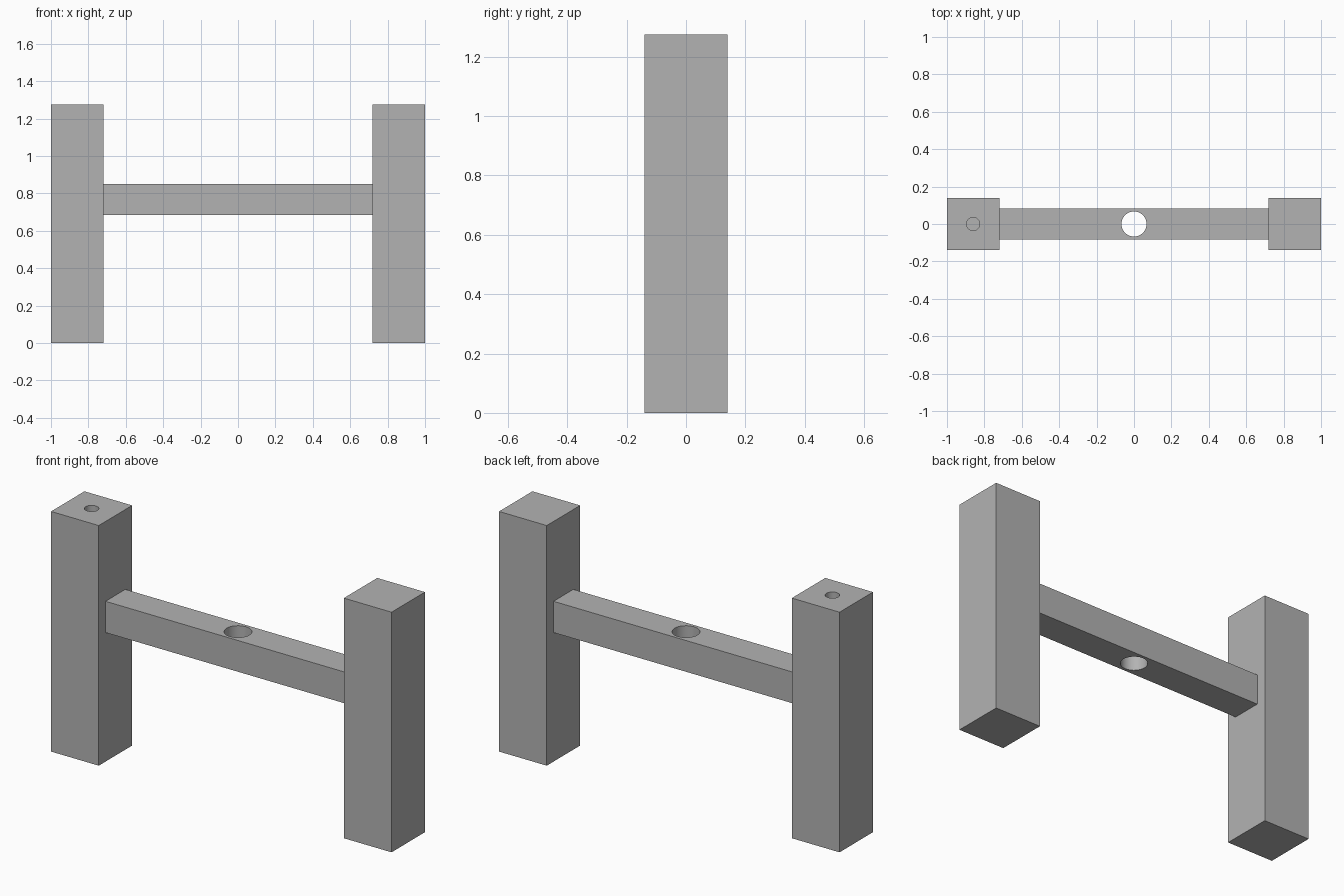
import bpy

default = bpy.data.objects.get("Cube")
if default:
    bpy.data.objects.remove(default, do_unlink=True)

# Single plain grey
grey = bpy.data.materials.new("plain grey")
grey.use_nodes = True
colour = (0.45, 0.45, 0.45, 1)
grey.diffuse_color = colour
grey.node_tree.nodes["Principled BSDF"].inputs["Base Color"].default_value = colour


def box(name, size, centre):
    bpy.ops.mesh.primitive_cube_add(size=1, location=centre)
    obj = bpy.context.object
    obj.name = name
    obj.scale = size
    bpy.ops.object.transform_apply(location=False, rotation=False, scale=True)
    obj.data.materials.append(grey)
    return obj


def drill(target, radius, x, bottom, top):
    """Cut a vertical round hole, then discard the cutter."""
    bpy.ops.mesh.primitive_cylinder_add(
        vertices=48, radius=radius, depth=top - bottom,
        location=(x, 0, (top + bottom) / 2))
    cutter = bpy.context.object
    cutter.hide_render = True
    cutter.data.materials.append(grey)
    mod = target.modifiers.new("hole", 'BOOLEAN')
    mod.operation = 'DIFFERENCE'
    mod.solver = 'EXACT'
    mod.object = cutter
    bpy.ops.object.select_all(action='DESELECT')
    target.select_set(True)
    bpy.context.view_layer.objects.active = target
    bpy.ops.object.modifier_apply(modifier=mod.name)
    bpy.data.objects.remove(cutter, do_unlink=True)
    bpy.ops.object.shade_smooth_by_angle()


POST_W, POST_H = 0.28, 1.275
BAR_W, BAR_Z = 0.166, 0.768
post_x = 1 - POST_W / 2

# Two upright posts
posts = {side: box(side + "_post", (POST_W, POST_W, POST_H), (x, 0, POST_H / 2))
         for side, x in (("right", -post_x), ("left", post_x))}

# Crossbar between the posts
crossbar = box("crossbar", (2 - 2 * POST_W, BAR_W, BAR_W), (0, 0, BAR_Z))

# Through hole in the crossbar, blind hole in the top of the right post
drill(crossbar, 0.067, 0, BAR_Z - BAR_W, BAR_Z + BAR_W)
drill(posts["right"], 0.035, -post_x, POST_H - 0.2, POST_H + 0.1)
